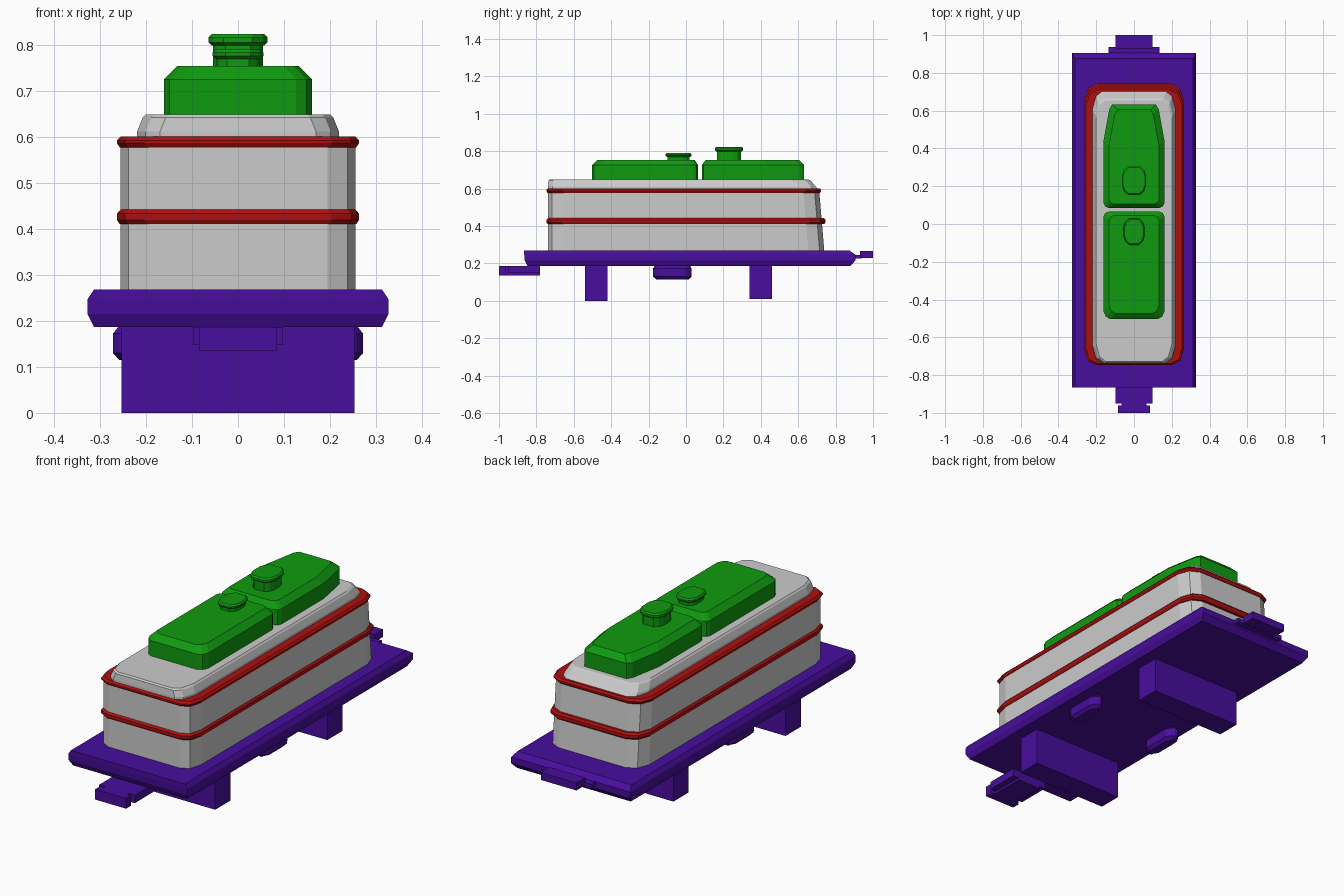
import bpy, bmesh

cube = bpy.data.objects.get("Cube")
if cube:
    bpy.data.objects.remove(cube, do_unlink=True)


def material(name, r, g, b):
    m = bpy.data.materials.new(name)
    m.use_nodes = True
    m.diffuse_color = (r, g, b, 1)
    m.node_tree.nodes["Principled BSDF"].inputs["Base Color"].default_value = (r, g, b, 1)
    return m


PURPLE = material("purple", 0.065, 0.004, 0.34)
GREY = material("light grey", 0.6, 0.6, 0.6)
RED = material("dark red", 0.42, 0.005, 0.005)
GREEN = material("green", 0.005, 0.33, 0.005)

SQUARE = [(0, 0)]


def ring(z, hx, y0, y1, front=SQUARE, back=None):
    """Outline symmetric in x; corners are lists of insets from side to end."""
    back = back or front
    right = [(hx - a, y1 - b) for a, b in back]
    right = [(hx - a, y0 + b) for a, b in reversed(front)] + right
    left = [(-x, y) for x, y in reversed(right)]
    return [(x, y, z) for x, y in right + left]


def loft(name, rings, mat):
    bm = bmesh.new()
    loops = [[bm.verts.new(p) for p in r] for r in rings]
    n = len(loops[0])
    for low, high in zip(loops, loops[1:]):
        for i in range(n):
            j = (i + 1) % n
            bm.faces.new((low[i], low[j], high[j], high[i]))
    bm.faces.new(loops[0][::-1])
    bm.faces.new(loops[-1])
    bmesh.ops.recalc_face_normals(bm, faces=bm.faces)
    mesh = bpy.data.meshes.new(name)
    bm.to_mesh(mesh)
    bm.free()
    mesh.materials.append(mat)
    obj = bpy.data.objects.new(name, mesh)
    bpy.context.collection.objects.link(obj)
    return obj


def box(name, hx, y0, y1, z0, z1, mat):
    return loft(name, [ring(z0, hx, y0, y1), ring(z1, hx, y0, y1)], mat)


# Chassis plate with bevelled rim
loft("chassis_plate", [
    ring(0.187, 0.313, -0.848, 0.88),
    ring(0.215, 0.327, -0.862, 0.905),
    ring(0.247, 0.327, -0.865, 0.905),
    ring(0.268, 0.313, -0.865, 0.875)], PURPLE)

# Bogies under the plate
box("front_bogie", 0.253, -0.54, -0.42, 0.0, 0.2, PURPLE)
box("rear_bogie", 0.253, 0.34, 0.46, 0.01, 0.2, PURPLE)

# Couplings at both ends
box("front_coupling_bar", 0.098, -0.95, -0.78, 0.148, 0.187, PURPLE)
box("front_coupling_core", 0.065, -0.98, -0.78, 0.136, 0.187, PURPLE)
box("front_coupling_head", 0.085, -1.0, -0.962, 0.136, 0.187, PURPLE)
box("rear_coupling_bar", 0.135, 0.87, 0.937, 0.225, 0.246, PURPLE)
box("rear_coupling_head", 0.098, 0.93, 1.0, 0.23, 0.267, PURPLE)

# Rounded side tanks below the plate
TANK = [(0, 0.035), (0.015, 0.01), (0.03, 0)]
for side, name in ((1, "left_side_tank"), (-1, "right_side_tank")):
    tank = loft(name, [
        ring(0.115, 0.022, -0.16, 0.015, TANK),
        ring(0.13, 0.036, -0.177, 0.03, TANK),
        ring(0.172, 0.036, -0.177, 0.03, TANK),
        ring(0.19, 0.022, -0.165, 0.02, TANK)], PURPLE)
    tank.location.x = side * 0.236

# Body shell with faceted corners
FRONT = [(0, 0.085), (0.017, 0.022), (0.06, 0)]
BACK = [(0, 0.085), (0.022, 0.025), (0.07, 0)]
loft("body", [
    ring(0.26, 0.255, -0.738, 0.74, FRONT, BACK),
    ring(0.59, 0.255, -0.738, 0.712, FRONT, BACK)], GREY)


# Raised trim bands around the body
def band(name, z0, z1, back_y):
    steps = ((z0, 0.006), (z0 + 0.009, 0), (z1 - 0.009, 0), (z1, 0.008))
    loft(name, [ring(z, 0.263 - d, -0.746 + d, back_y - d, FRONT, BACK)
                for z, d in steps], RED)


band("lower_band", 0.41, 0.442, 0.745)
band("upper_band", 0.577, 0.601, 0.722)

# Roof with a sloped back
ROOF = [(0, 0.09), (0.018, 0.025), (0.05, 0)]
loft("roof", [
    ring(0.59, 0.219, -0.738, 0.712, ROOF),
    ring(0.612, 0.219, -0.738, 0.692, ROOF),
    ring(0.642, 0.207, -0.735, 0.668, ROOF),
    ring(0.649, 0.2, -0.728, 0.655, ROOF)], GREY)

# Raised roof housings
HOUSE = [(0, 0.04), (0.012, 0.012), (0.035, 0)]
SMALL = [(0, 0.025), (0.008, 0.008), (0.025, 0)]
TAPER = [(0, 0.19), (0.03, 0.025), (0.045, 0)]
loft("front_housing", [
    ring(0.64, 0.161, -0.503, 0.065, HOUSE, SMALL),
    ring(0.725, 0.161, -0.503, 0.065, HOUSE, SMALL),
    ring(0.754, 0.132, -0.473, 0.045, HOUSE, SMALL)], GREEN)
loft("rear_housing", [
    ring(0.64, 0.161, 0.085, 0.632, SMALL, TAPER),
    ring(0.725, 0.161, 0.085, 0.632, SMALL, TAPER),
    ring(0.754, 0.132, 0.105, 0.605, SMALL, TAPER)], GREEN)


# Hatches: neck with an overhanging cap
def hatch(name, y, z, top, hx, hy):
    def oval(level, s):
        w, d = hx * s, hy * s
        corner = [(0, d * 0.65), (w * 0.15, d * 0.28), (w * 0.5, 0)]
        return ring(level, w, y - d, y + d, corner)
    loft(name + "_neck", [oval(0.74, 0.85), oval(z, 0.85)], GREEN)
    loft(name + "_cap", [oval(z - 0.004, 0.88), oval(z + 0.003, 1),
                         oval(top - 0.007, 1), oval(top, 0.9)], GREEN)


hatch("front_hatch", -0.04, 0.773, 0.79, 0.055, 0.07)
hatch("rear_hatch", 0.23, 0.802, 0.823, 0.064, 0.076)
